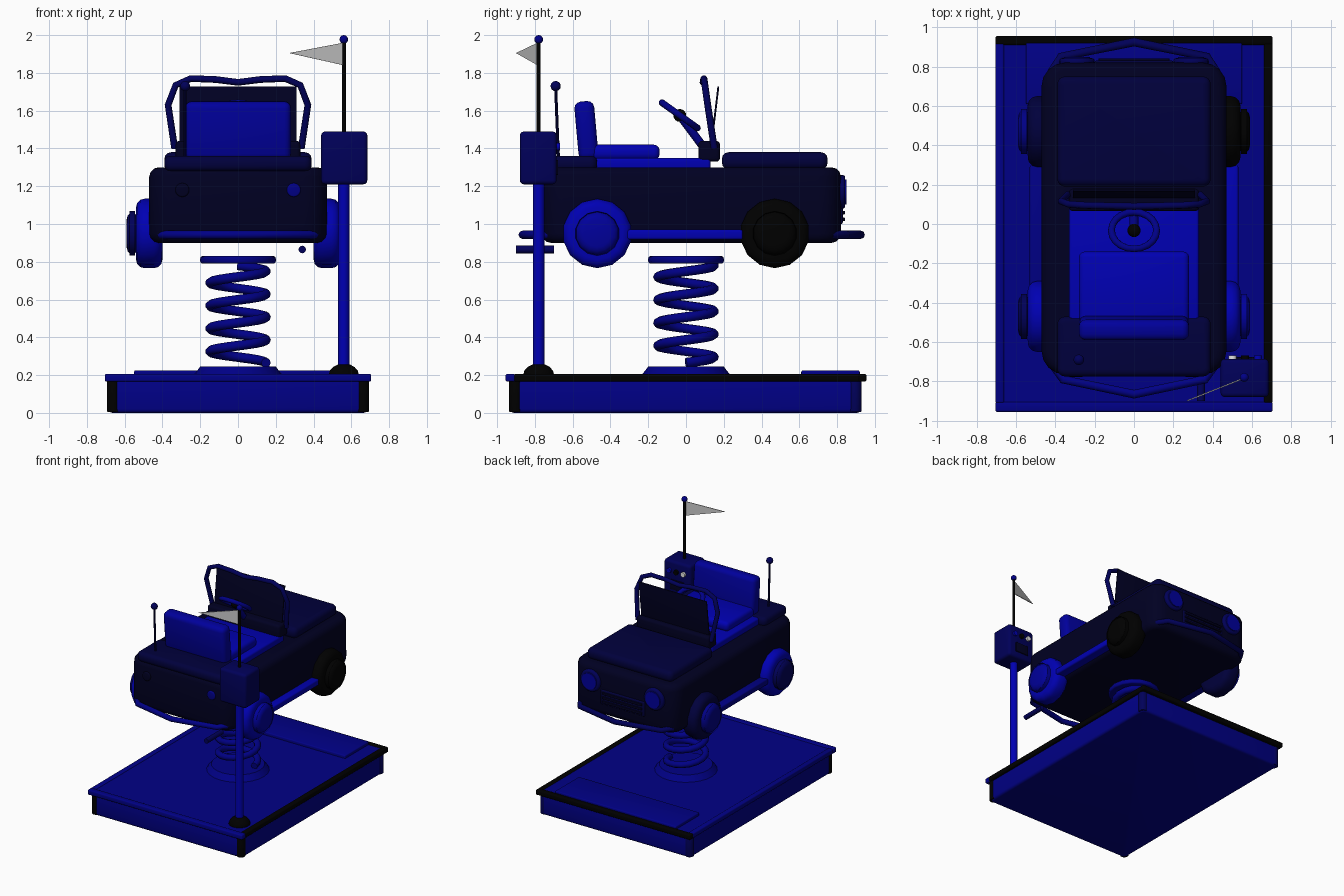
import bpy, bmesh, math
from mathutils import Matrix, Vector, Euler

if "Cube" in bpy.data.objects:
    bpy.data.objects.remove(bpy.data.objects["Cube"])


def material(name, r, g, b):
    m = bpy.data.materials.new(name)
    m.use_nodes = True
    m.diffuse_color = (r, g, b, 1)
    m.node_tree.nodes["Principled BSDF"].inputs["Base Color"].default_value = (r, g, b, 1)
    return m


bright = material("bright blue", 0, 0, 0.45)
medium = material("medium blue", 0, 0, 0.33)
royal = material("royal blue", 0, 0, 0.24)
denim = material("denim blue", 0, 0, 0.1)
navy = material("navy", 0, 0, 0.045)
midnight = material("midnight", 0, 0, 0.016)
black = material("black", 0, 0, 0)
grey = material("grey", 0.6, 0.6, 0.6)
white = material("white", 0.8, 0.8, 0.8)


def finish(name, bm, mat, angle=40):
    bmesh.ops.recalc_face_normals(bm, faces=bm.faces)
    mesh = bpy.data.meshes.new(name)
    bm.to_mesh(mesh)
    bm.free()
    mesh.materials.append(mat)
    ob = bpy.data.objects.new(name, mesh)
    bpy.context.collection.objects.link(ob)
    bpy.ops.object.select_all(action='DESELECT')
    ob.select_set(True)
    bpy.context.view_layer.objects.active = ob
    bpy.ops.object.shade_smooth_by_angle(angle=math.radians(angle))
    return ob


def bevel_edges(bm, edges, width, segments):
    bmesh.ops.bevel(bm, geom=edges, offset=width, segments=segments, profile=0.5, affect='EDGES')


def box(name, mat, lo, hi, bevel=0.0, corner=0.0, tilt=0.0):
    """Box between two corners, with rounded edges and an optional tilt about x."""
    lo, hi = Vector(lo), Vector(hi)
    bm = bmesh.new()
    bmesh.ops.create_cube(bm, size=1, matrix=Matrix.Diagonal((hi - lo).to_4d()))
    if corner:
        upright = [e for e in bm.edges
                   if abs(e.verts[0].co.z - e.verts[1].co.z) > 0.9 * (hi.z - lo.z)]
        bevel_edges(bm, upright, corner, 4)
    if bevel:
        bevel_edges(bm, [e for e in bm.edges if e.calc_face_angle(0) > 1], bevel, 3)
    turn = Matrix.Translation((lo + hi) / 2) @ Matrix.Rotation(tilt, 4, 'X')
    bmesh.ops.transform(bm, matrix=turn, verts=bm.verts)
    return finish(name, bm, mat)


def rod(name, mat, a, b, r1, r2=None, sides=16, bevel=0.0):
    """Cylinder or cone from point a to point b."""
    a, b = Vector(a), Vector(b)
    bm = bmesh.new()
    bmesh.ops.create_cone(bm, cap_ends=True, segments=sides, radius1=r1,
                          radius2=r1 if r2 is None else r2, depth=(b - a).length)
    if bevel:
        bevel_edges(bm, [e for e in bm.edges if e.calc_face_angle(0) > 1], bevel, 3)
    turn = (b - a).to_track_quat('Z', 'Y').to_matrix().to_4x4()
    bmesh.ops.transform(bm, matrix=Matrix.Translation((a + b) / 2) @ turn, verts=bm.verts)
    return finish(name, bm, mat)


def ball(name, mat, at, r, squash=1.0):
    bm = bmesh.new()
    place = Matrix.Translation(at) @ Matrix.Diagonal((1, 1, squash, 1))
    bmesh.ops.create_uvsphere(bm, u_segments=14, v_segments=8, radius=r, matrix=place)
    return finish(name, bm, mat, 60)


def tube(name, mat, points, r, closed=False):
    """Round tube swept along a path, turned into a mesh."""
    curve = bpy.data.curves.new(name, 'CURVE')
    curve.dimensions = '3D'
    curve.bevel_depth, curve.bevel_resolution = r, 2
    curve.use_fill_caps = True
    line = curve.splines.new('POLY')
    line.points.add(len(points) - 1)
    for p, co in zip(line.points, points):
        p.co = (*co, 1)
    line.use_cyclic_u = closed
    ob = bpy.data.objects.new(name + " path", curve)
    bpy.context.collection.objects.link(ob)
    bpy.context.view_layer.update()
    bm = bmesh.new()
    bm.from_mesh(ob.to_mesh())
    ob.to_mesh_clear()
    bpy.data.objects.remove(ob)
    return finish(name, bm, mat, 50)


def mirrored(half):
    """Complete a path whose last point lies on x = 0."""
    return half + [(-x, y, z) for x, y, z in reversed(half[:-1])]


# Base platform, corner posts and rim
box("base", royal, (-.685, -.93, 0), (.685, .925, .18), .02, .04)
for side, x in (("right", -.66), ("left", .66)):
    for end, y, mat in (("front", -.903, black), ("back", .895, denim)):
        rod(f"{side}_{end}_corner", mat, (x, y, .005), (x, y, .17), .034, bevel=.006)
box("deck", royal, (-.67, -.92, .16), (.67, .92, .2))
box("front_rim", royal, (-.705, -.955, .165), (.705, -.905, .207), .01)
box("back_rim", black, (-.705, .91, .165), (.705, .955, .207), .01)
box("right_rim", royal, (-.705, -.91, .165), (-.66, .92, .207), .01)
box("left_rim", black, (.66, -.91, .165), (.705, .92, .207), .01)
box("step_plate", royal, (-.55, .61, .19), (.55, .92, .225), .008)

# Spring with its two mounting discs
rod("lower_disc", royal, (0, 0, .2), (0, 0, .245), .235, .2, 24)
rod("upper_disc", royal, (0, 0, .79), (0, 0, .83), .2, .2, 16, .012)
TURNS, STEPS = 4.25, 16
count = int(TURNS * STEPS)
tube("spring", royal, [(.148 * math.cos(math.tau * i / STEPS),
                        .148 * math.sin(math.tau * i / STEPS),
                        .265 + .515 * i / count) for i in range(count + 1)], .026)

# Car body, bonnet and rear deck
box("car_body", midnight, (-.47, -.765, .9), (.47, .82, 1.3), .05, .12)
box("bonnet", navy, (-.39, .19, 1.29), (.39, .75, 1.38), .035, .04)
box("rear_deck", navy, (-.39, -.775, 1.28), (.39, -.47, 1.36), .03, .04)

# Cockpit
box("cockpit_floor", bright, (-.33, -.5, 1.28), (.33, .13, 1.35), .015)
box("seat_cushion", bright, (-.28, -.5, 1.34), (.28, -.14, 1.42), .03)
box("seat_back", medium, (-.28, -.58, 1.34), (.28, -.475, 1.65), .035, tilt=.09)
box("dashboard", midnight, (-.33, .065, 1.33), (.33, .18, 1.44), .02)

# Steering wheel
hub = Vector((0, -.033, 1.575))
lean = Euler((math.radians(-35.5), 0, 0)).to_matrix()
ring = [hub + lean @ Vector((.115 * math.cos(math.tau * i / 20),
                             .115 * math.sin(math.tau * i / 20), 0)) for i in range(20)]
tube("steering_wheel", royal, ring, .018, closed=True)
rod("steering_column", royal, hub, (0, .12, 1.37), .022, sides=12)
ball("steering_hub", black, hub, .034)

# Windscreen with its tubular frame
box("windscreen", midnight, (-.31, .145, 1.37), (.31, .155, 1.73), .003, tilt=-.12)
tube("windscreen_frame", denim, mirrored([
    (.335, .15, 1.4), (.37, .115, 1.63), (.33, .1, 1.735),
    (.25, .095, 1.77), (.12, .092, 1.765), (0, .09, 1.75)]), .018)

# Wheels, running boards and lights on both sides
for side, s in (("right", -1), ("left", 1)):
    for end, y in (("front", -.47), ("back", .47)):
        front = end == "front"
        tyre_mat = bright if front else (black if s > 0 else navy)
        hub_mat = (medium if s > 0 else denim) if front else (black if s > 0 else royal)
        rod(f"{side}_{end}_tyre", tyre_mat, (s * .4, y, .95), (s * .54, y, .95), .184,
            sides=14, bevel=.045)
        rod(f"{side}_{end}_hubcap", hub_mat, (s * .53, y, .95), (s * .59, y, .95), .118,
            sides=14, bevel=.045)
    box(f"{side}_running_board", bright if s > 0 else royal,
        (min(s * .44, s * .53), -.36, .918), (max(s * .44, s * .53), .3, .97), .012)
    rod(f"{side}_headlight", denim, (s * .29, .8, 1.17), (s * .29, .843, 1.17), .09,
        sides=20, bevel=.015)
    rod(f"{side}_headlight_lens", medium, (s * .29, .835, 1.17), (s * .29, .85, 1.17), .066)
    rod(f"{side}_tail_light", midnight if s < 0 else royal, (s * .295, -.75, 1.18),
        (s * .295, -.778, 1.18), .037, bevel=.008)

# Grille, bumpers and exhaust
box("grille", navy, (-.2, .81, 1.0), (.2, .83, 1.12), .008)
for i in range(3):
    z = 1.025 + .035 * i
    box("grille_slat", midnight, (-.18, .82, z - .009), (.18, .842, z + .009), .004)
tube("back_bumper", denim, mirrored([(.42, .77, .943), (.37, .85, .943), (0, .925, .943)]), .022)
tube("front_bumper", royal, mirrored([(.43, -.69, .943), (.36, -.79, .943),
                                      (0, -.865, .943)]), .022)
rod("exhaust", denim, (.34, -.9, .865), (.34, -.7, .865), .02, sides=12)

# Aerial
rod("aerial", navy, (-.28, -.675, 1.34), (-.28, -.69, 1.72), .008, sides=8)
ball("aerial_tip", denim, (-.28, -.69, 1.73), .027)

# Post with coin box and flag
PX, PY = .56, -.78
ball("post_foot", black, (PX, PY, .2), .082, .75)
rod("post", bright, (PX, PY, .22), (PX, PY, 1.22), .03)
box("coin_box", denim, (.44, -.88, 1.21), (.685, -.685, 1.49), .022)
for name, mat, x, z in (("coin_slot", black, .565, 1.41), ("coin_button", white, .5, 1.41),
                        ("start_button", bright, .63, 1.41)):
    rod(name, mat, (x, -.69, z), (x, -.668, z), .02, sides=12)
box("coin_tray", midnight, (.5, -.69, 1.26), (.62, -.677, 1.34), .003)
rod("flag_pole", black, (PX, PY, 1.47), (PX, PY, 1.97), .011, sides=10)
ball("flag_pole_tip", royal, (PX, PY, 1.977), .023)
bm = bmesh.new()
cloth = [bm.verts.new(p) for p in ((PX, PY, 1.96), (PX, PY, 1.84), (.27, -.895, 1.905))]
face = bm.faces.new(cloth)
bm.normal_update()
sheet = bmesh.ops.extrude_face_region(bm, geom=[face])
moved = [v for v in sheet["geom"] if isinstance(v, bmesh.types.BMVert)]
bmesh.ops.translate(bm, verts=moved, vec=face.normal * .006)
finish("flag", bm, grey)
